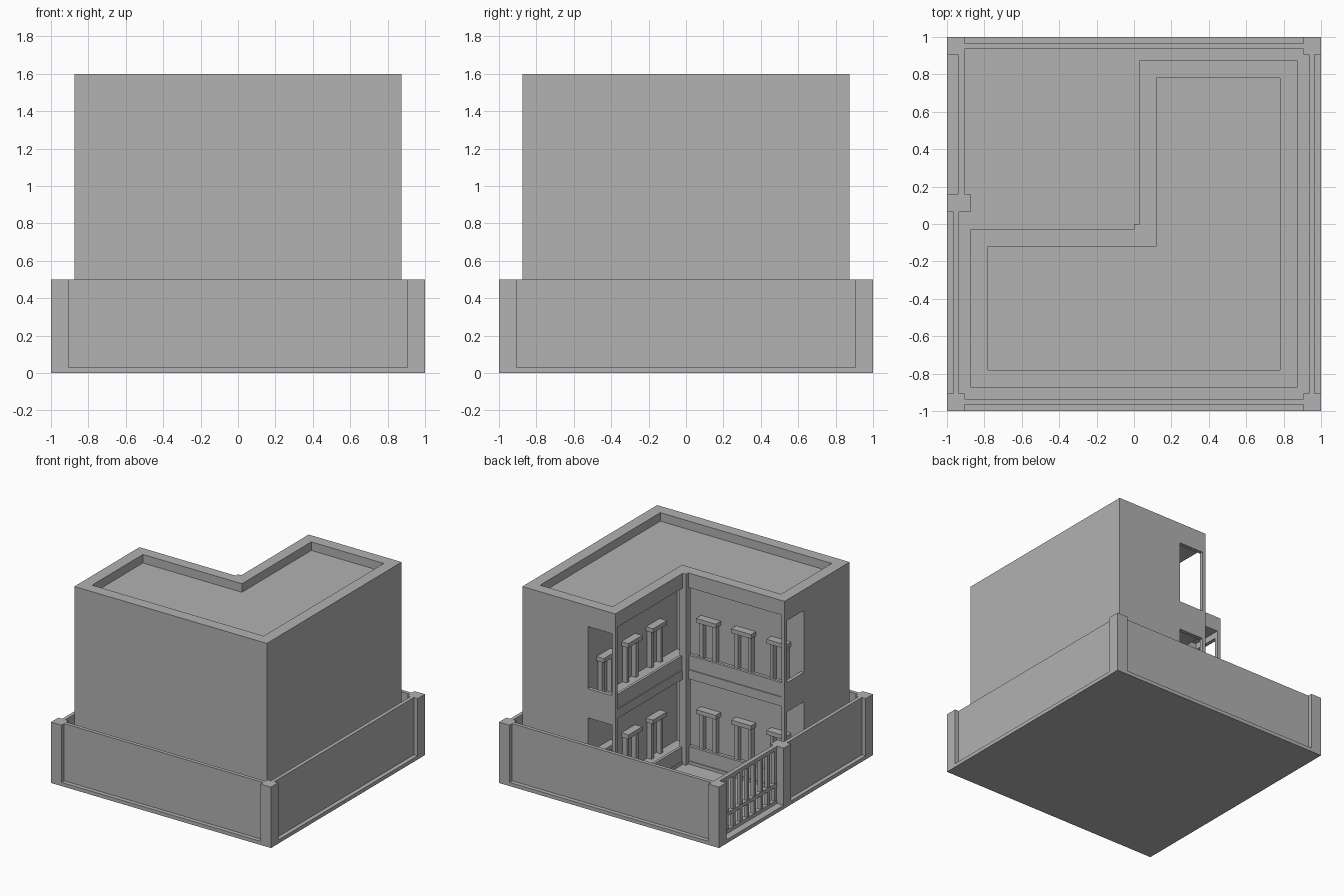
import bpy
import bmesh

cube = bpy.data.objects.get("Cube")
if cube:
    bpy.data.objects.remove(cube, do_unlink=True)

grey = bpy.data.materials.new("plain_grey")
GREY = (0.445, 0.445, 0.445, 1)
grey.use_nodes = True
grey.diffuse_color = GREY
grey.node_tree.nodes["Principled BSDF"].inputs["Base Color"].default_value = GREY

OUT, EDGE, BACK = 0.875, 0.03, 0.28   # outer face, veranda edge, veranda back wall
STOREY, BASE = 0.75, 0.03


def finish(name, bm):
    bmesh.ops.recalc_face_normals(bm, faces=bm.faces)
    mesh = bpy.data.meshes.new(name)
    bm.to_mesh(mesh)
    bm.free()
    mesh.materials.append(grey)
    obj = bpy.data.objects.new(name, mesh)
    bpy.context.collection.objects.link(obj)
    return obj


def boxes(name, items):
    """One object from boxes given as (x0, x1, y0, y1, z0, z1)."""
    bm = bmesh.new()
    for x0, x1, y0, y1, z0, z1 in items:
        new = bmesh.ops.create_cube(bm, size=1)["verts"]
        for v in new:
            v.co = (x1 if v.co.x > 0 else x0,
                    y1 if v.co.y > 0 else y0,
                    z1 if v.co.z > 0 else z0)
    return finish(name, bm)


def both_arms(items):
    """Repeat boxes of the back arm on the side arm, across the diagonal."""
    return items + [(-y1, -y0, -x1, -x0, z0, z1) for x0, x1, y0, y1, z0, z1 in items]


def ell(e, c):
    return [(-e, -e), (e, -e), (e, e), (c, e), (c, -c), (-e, -c)]


def ell_prism(name, e, c, z0, z1):
    bm = bmesh.new()
    low = [bm.verts.new((x, y, z0)) for x, y in ell(e, c)]
    face = bm.faces.new(low)
    top = bmesh.ops.extrude_face_region(bm, geom=[face])["geom"]
    for v in top:
        if isinstance(v, bmesh.types.BMVert):
            v.co.z = z1
    return finish(name, bm)


def ell_ring(name, outer, inner, z0, z1):
    bm = bmesh.new()
    loops = [[bm.verts.new((x, y, z)) for x, y in ell(*size)]
             for size, z in ((outer, z0), (outer, z1), (inner, z1), (inner, z0))]
    for a, b in zip(loops, loops[1:] + loops[:1]):
        for i in range(6):
            j = (i + 1) % 6
            bm.faces.new((a[i], a[j], b[j], b[i]))
    return finish(name, bm)


# Ground slab
boxes("ground_slab", [(-1, 1, -1, 1, 0, BASE)])

# Two storeys: floor, rooms, parapet, end walls and window surrounds
ell_prism("ground_floor", OUT, EDGE, BASE, 0.055)
ell_prism("upper_floor", OUT, EDGE, 0.73, 0.805)
ell_prism("roof_slab", OUT, EDGE, 1.48, 1.53)
for label, lift in (("lower", 0), ("upper", STOREY)):
    floor, ceiling = 0.055 + lift, 0.73 + lift
    sill, head = 0.17 + lift, 0.68 + lift
    ell_prism(label + "_rooms", OUT, BACK, floor, ceiling)
    boxes(label + "_parapet", both_arms([
        (EDGE + 0.008, 0.06, -0.06, OUT - 0.03, floor, sill)]))
    boxes(label + "_end_walls", both_arms([
        (EDGE, 0.06, OUT - 0.03, OUT, floor, ceiling),
        (0.06, BACK, OUT - 0.03, OUT, floor, sill),
        (0.06, BACK, OUT - 0.03, OUT, head, ceiling)]))
    cap_top = 0.39 + lift
    frames = []
    for i in range(3):
        y = 0.03 + 0.32 * i
        frames.append((BACK - 0.065, BACK, y - 0.09, y + 0.09, cap_top - 0.035, cap_top))
        for s in (-1, 1):
            leg = y + s * 0.06
            frames.append((BACK - 0.04, BACK, leg - 0.015, leg + 0.015,
                           floor, cap_top - 0.035))
    boxes(label + "_window_surrounds", both_arms(frames))

# Roof rim and inner corner column
ell_ring("roof_rim", (OUT, EDGE), (0.78, 0.12), 1.53, 1.6)
boxes("corner_column", [(0, 0.06, -0.06, 0, BASE, 1.6)])

# Boundary wall with corner pillars
TOP, PIL = 0.5, 0.905
boxes("boundary_pillars", [
    (min(sx, sx * PIL), max(sx, sx * PIL), min(sy, sy * PIL), max(sy, sy * PIL), BASE, TOP)
    for sx in (-1, 1) for sy in (-1, 1)])
boxes("boundary_walls", [
    (-PIL, PIL, -0.965, -0.935, BASE, TOP),
    (-PIL, PIL, 0.935, 0.965, BASE, TOP),
    (0.935, 0.965, -PIL, PIL, BASE, TOP),
    (-0.965, -0.935, -PIL, 0.065, BASE, TOP)])
boxes("gate_post", [(-1, -OUT, 0.065, 0.16, BASE, TOP)])

# Barred gate
G0, G1 = 0.16, PIL
gate = [(-0.94, -0.905, G0, G1, z0, z1)
        for z0, z1 in ((BASE, 0.06), (0.17, 0.2), (0.47, TOP))]
BARS = 9
for i in range(BARS):
    y = G0 + 0.015 + (G1 - G0 - 0.03) * i / (BARS - 1)
    gate.append((-0.937, -0.908, y - 0.014, y + 0.014, 0.06, 0.47))
boxes("gate", gate)
